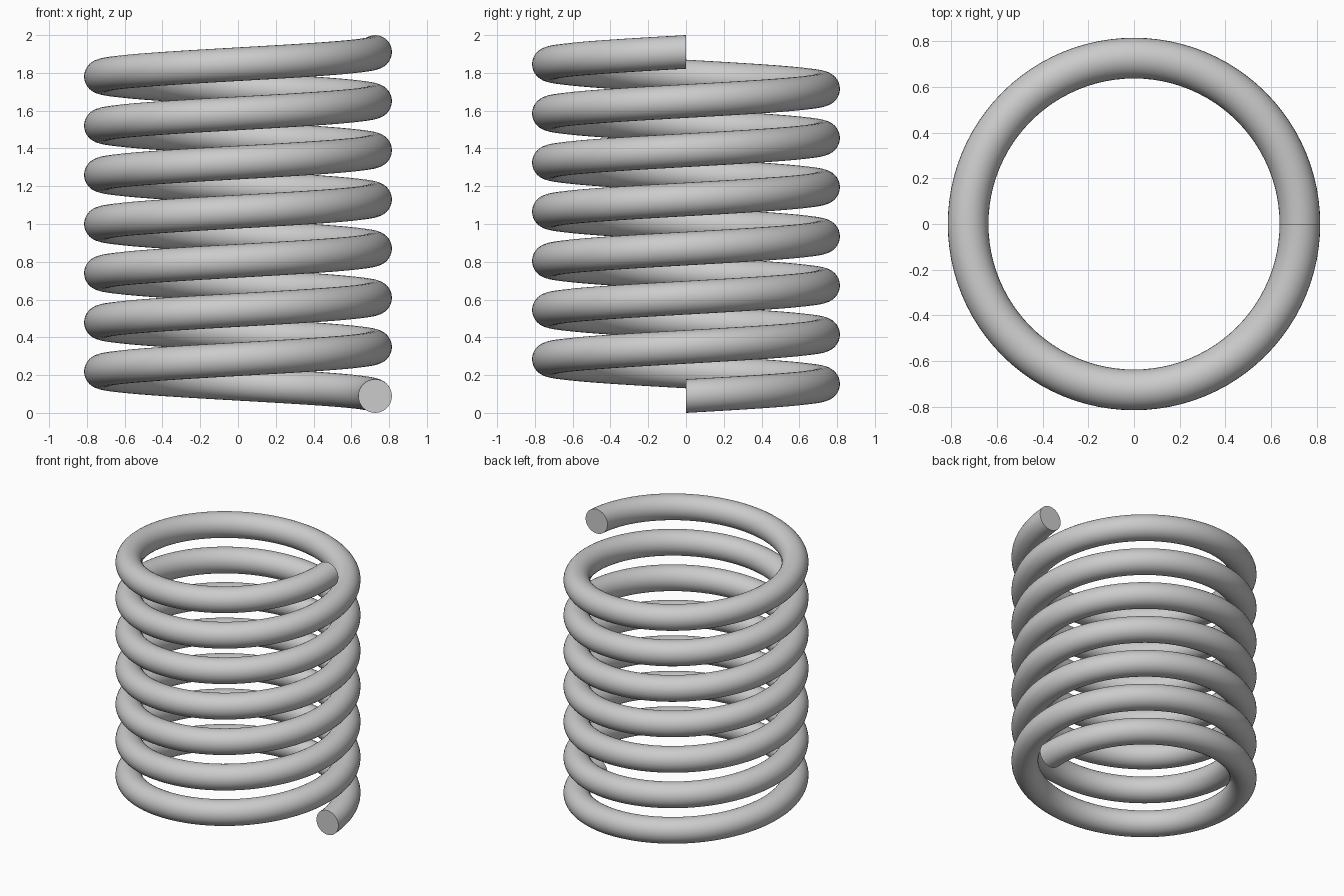
import bpy, bmesh
from math import sin, cos, tau

if "Cube" in bpy.data.objects:
    bpy.data.objects.remove(bpy.data.objects["Cube"])

TURNS = 7
COIL_R = 0.726        # radius of the coil's centre line
WIRE_R = 0.089        # radius of the wire
SIDES = 32            # sides of the wire section
STEPS = 96            # sections per turn
RISE = 2.0 - 2 * WIRE_R

bm = bmesh.new()

# Wire sections, each a circle in a vertical plane through the coil axis
rings = []
for i in range(TURNS * STEPS + 1):
    a = tau * i / STEPS
    z = WIRE_R + RISE * i / (TURNS * STEPS)
    ring = []
    for k in range(SIDES):
        t = tau * k / SIDES
        r = COIL_R + WIRE_R * cos(t)
        ring.append(bm.verts.new((r * cos(a), r * sin(a), z + WIRE_R * sin(t))))
    rings.append(ring)

# Wire surface
for lo, hi in zip(rings, rings[1:]):
    for k in range(SIDES):
        n = (k + 1) % SIDES
        bm.faces.new((lo[k], lo[n], hi[n], hi[k]))

# Flat cut ends
bm.faces.new(rings[0])
bm.faces.new(rings[-1])
bmesh.ops.recalc_face_normals(bm, faces=bm.faces)

mesh = bpy.data.meshes.new("coil_spring")
bm.to_mesh(mesh)
bm.free()
spring = bpy.data.objects.new("coil_spring", mesh)
bpy.context.collection.objects.link(spring)

# Smooth wire with sharp ends
bpy.context.view_layer.objects.active = spring
spring.select_set(True)
bpy.ops.object.shade_smooth_by_angle()
